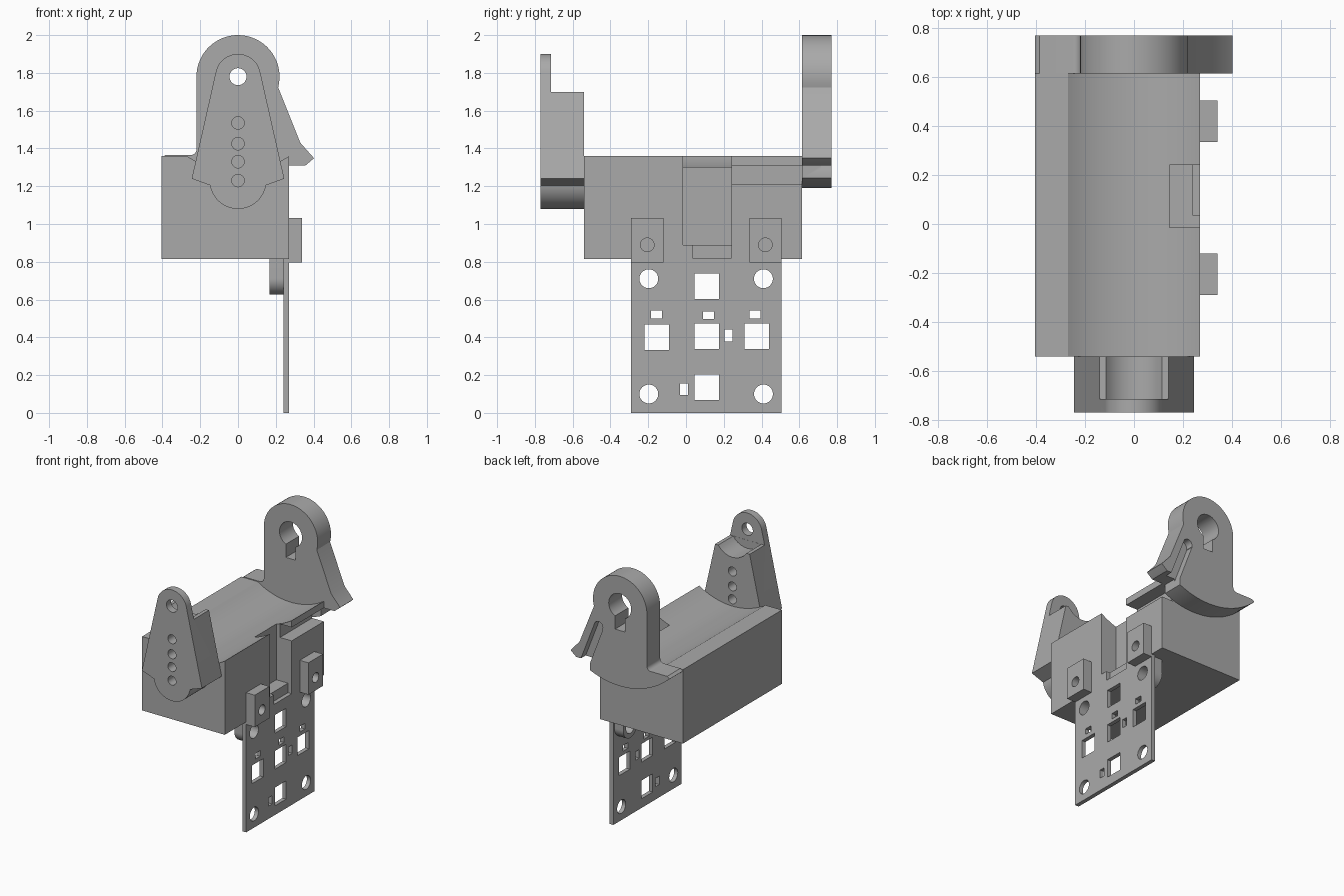
import bpy
import bmesh
from math import sin, cos, radians

cube = bpy.data.objects.get("Cube")
if cube:
    bpy.data.objects.remove(cube, do_unlink=True)

grey = bpy.data.materials.new("plain grey")
grey.use_nodes = True
COLOUR = (0.4, 0.4, 0.4, 1)
grey.diffuse_color = COLOUR
grey.node_tree.nodes["Principled BSDF"].inputs["Base Color"].default_value = COLOUR

AXLE = 1.78                      # height of the pivot axis
FRONT, BODY_FRONT, BODY_BACK, BACK = -0.77, -0.54, 0.615, 0.77
SIDE = 0.27                      # outer face on the plate side


def arc(cx, cz, r, start, end, steps=32):
    angles = [radians(start + (end - start) * i / steps) for i in range(steps + 1)]
    return [(cx + r * cos(a), cz + r * sin(a)) for a in angles]


def circle(cx, cz, r):
    return arc(cx, cz, r, 0, 360)[:-1]


def rect(cx, cz, w, h):
    return [(cx - w / 2, cz - h / 2), (cx + w / 2, cz - h / 2),
            (cx + w / 2, cz + h / 2), (cx - w / 2, cz + h / 2)]


def prism(name, outline, axis, lo, hi):
    """Extrude an outline (x,z along y, or y,z along x) from lo to hi."""
    bm = bmesh.new()

    def place(p, d):
        return (p[0], d, p[1]) if axis == "y" else (d, p[0], p[1])
    a = [bm.verts.new(place(p, lo)) for p in outline]
    b = [bm.verts.new(place(p, hi)) for p in outline]
    bm.faces.new(a)
    bm.faces.new(b)
    for i in range(len(a)):
        j = (i + 1) % len(a)
        bm.faces.new((a[i], a[j], b[j], b[i]))
    bmesh.ops.recalc_face_normals(bm, faces=bm.faces)
    mesh = bpy.data.meshes.new(name)
    bm.to_mesh(mesh)
    bm.free()
    mesh.materials.append(grey)
    ob = bpy.data.objects.new(name, mesh)
    bpy.context.collection.objects.link(ob)
    return ob


def box(name, x, y, z):
    return prism(name, [(x[0], z[0]), (x[1], z[0]), (x[1], z[1]), (x[0], z[1])], "y", *y)


def activate(ob):
    bpy.ops.object.select_all(action="DESELECT")
    ob.select_set(True)
    bpy.context.view_layer.objects.active = ob


def cut(ob, *cutters):
    activate(ob)
    for c in cutters:
        c.hide_render = True
        mod = ob.modifiers.new("cut", "BOOLEAN")
        mod.operation, mod.solver, mod.object = "DIFFERENCE", "EXACT", c
        bpy.ops.object.modifier_apply(modifier=mod.name)
        bpy.data.objects.remove(c, do_unlink=True)


def smooth(ob):
    activate(ob)
    bpy.ops.object.shade_smooth_by_angle(angle=radians(30))


# Main body: block with a shallow trough on top
body_outline = [(-0.405, 0.815), (SIDE, 0.815)]
body_outline += arc(0, AXLE, 0.5, -57.3, -122.7) + [(-0.405, 1.36)]
body = prism("body", body_outline, "y", BODY_FRONT, BODY_BACK)
cut(body,
    box("side_notch", (0.145, 0.4), (-0.015, 0.24), (0.89, 1.5)),
    box("lower_pocket", (0.24, 0.4), (0.035, 0.24), (0.82, 0.95)),
    box("cable_groove", (0.175, 0.4), (0.2, 0.7), (1.21, 1.31)))
smooth(body)

# Rear arm: rounded top, flared foot with a curved underside
arm_outline = arc(0, AXLE, 0.22, -15, 180)
arm_outline += arc(-0.25, 1.395, 0.03, 0, -90, 6)
arm_outline += [(-0.385, 1.365), (-0.405, 1.35)]
arm_outline += arc(0, AXLE, 0.59, -133, -47) + [(0.33, 1.43)]
arm = prism("rear_arm", arm_outline, "y", BODY_BACK, BACK)
cable_slot = [(0.25, 1.28), (0.33, 1.28), (0.21, 1.59)]
cable_slot += arc(0.175, 1.585, 0.035, 20, 200, 10) + [(0.14, 1.57)]
cut(arm,
    prism("axle_hole", circle(0, AXLE, 0.092), "y", 0.5, 0.9),
    prism("key_slot", rect(0, 1.68, 0.08, 0.16), "y", 0.5, 0.9),
    box("cable_exit", (0.245, 0.5), (0.5, 0.9), (1.0, 1.31)),
    prism("cable_slot", cable_slot, "y", 0.715, 0.9))
smooth(arm)

# Front horn: tapered plate, thick below and thin at the pivot
horn_outline = arc(0, AXLE, 0.12, 12, 168) + [(-0.245, 1.24), (-0.148, 1.205)]
horn_outline += arc(0, 1.23, 0.15, 190, 350) + [(0.148, 1.205), (0.245, 1.24)]
horn = prism("front_horn", horn_outline, "y", FRONT, BODY_FRONT)
cut(horn,
    box("upper_relief", (-0.5, 0.5), (-0.715, -0.4), (1.7, 2.1)),
    prism("round_relief", circle(0, AXLE, 0.14), "y", -0.714, -0.4),
    prism("lower_edge", [(BODY_FRONT - 0.03, 1.0), (-0.4, 1.0), (-0.4, 1.25)], "x", -0.4, 0.4),
    prism("pivot_hole", circle(0, AXLE, 0.045), "y", -0.9, -0.4),
    *[prism("pin_hole", circle(0, z, 0.033), "y", -0.9, -0.4)
      for z in (1.535, 1.425, 1.33, 1.23)])
smooth(horn)

# Mounting plate hanging from the side
SCREWS = (-0.197, 0.41)
plate = box("mounting_plate", (0.24, SIDE), (-0.29, 0.505), (0, 0.815))
squares = [(0.11, 0.67), (-0.155, 0.4), (0.11, 0.405), (0.375, 0.405), (0.11, 0.135)]
wide_slots = [(-0.155, 0.52), (0.12, 0.517), (0.365, 0.522)]
tall_slots = [(0.225, 0.41), (-0.01, 0.125)]
openings = [rect(y, z, 0.13, 0.135) for y, z in squares]
openings += [rect(y, z, 0.058, 0.042) for y, z in wide_slots]
openings += [rect(y, z, 0.042, 0.062) for y, z in tall_slots]
openings += [circle(y, z, 0.05) for y in SCREWS for z in (0.1, 0.71)]
cut(plate, *[prism("opening", o, "x", 0.1, 0.4) for o in openings])
smooth(plate)

# Screw bosses behind the plate and lugs above it
for side, y, lug in (("front", SCREWS[0], -0.205), ("rear", SCREWS[1], 0.42)):
    outline = [(y + 0.08, 0.815), (y - 0.08, 0.815)] + arc(y, 0.71, 0.083, 180, 360)
    boss = prism(side + "_boss", outline, "x", 0.167, 0.24)
    cut(boss, prism("boss_hole", circle(y, 0.71, 0.05), "x", 0.1, 0.4))
    smooth(boss)
    block = prism(side + "_lug", rect(lug, 0.913, 0.17, 0.235), "x", SIDE, 0.34)
    cut(block, prism("lug_hole", circle(lug, 0.89, 0.036), "x", 0.2, 0.4))
    smooth(block)
